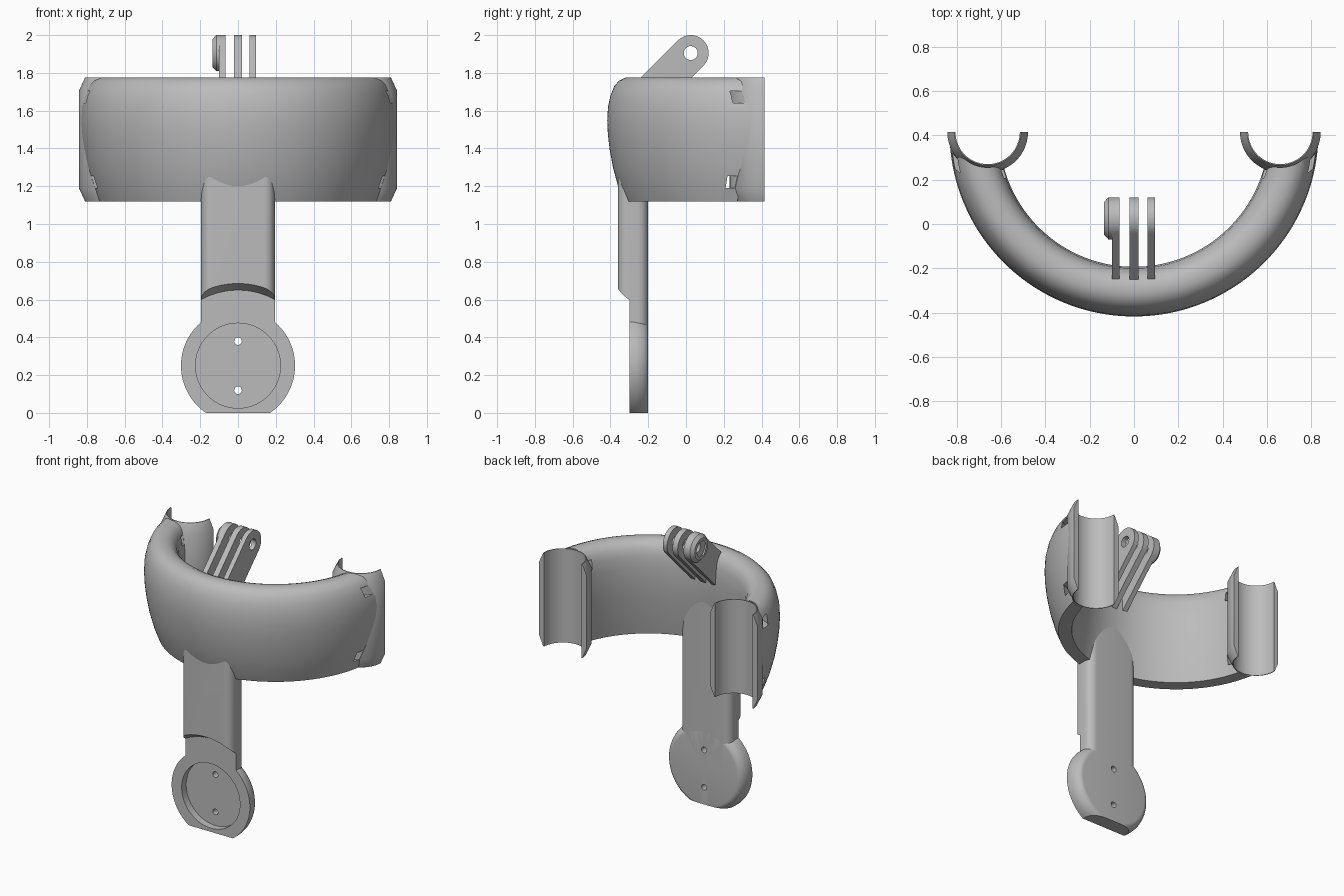
import bpy, bmesh
from math import sin, cos, pi, radians

if "Cube" in bpy.data.objects:
    bpy.data.objects.remove(bpy.data.objects["Cube"])

grey = bpy.data.materials.new("plain_grey")
grey.use_nodes = True
grey.diffuse_color = (0.5, 0.5, 0.5, 1)
grey.node_tree.nodes["Principled BSDF"].inputs["Base Color"].default_value = (0.5, 0.5, 0.5, 1)
parts = []


def finish(name, bm, part=True):
    bmesh.ops.remove_doubles(bm, verts=bm.verts, dist=1e-5)
    bmesh.ops.recalc_face_normals(bm, faces=bm.faces)
    mesh = bpy.data.meshes.new(name)
    bm.to_mesh(mesh)
    bm.free()
    obj = bpy.data.objects.new(name, mesh)
    bpy.context.collection.objects.link(obj)
    if part:
        parts.append(obj)
    else:
        obj.hide_render = True
    return obj


def lathe(name, profile, axis, centre, steps=64, start=0, sweep=360, part=True):
    """Revolve a closed (radius, height) profile about an axis through centre."""
    bm = bmesh.new()
    cx, cy, cz = centre
    rings = []
    for i in range(steps + 1):
        a = radians(start + sweep * i / steps)
        ring = []
        for r, h in profile:
            u, v = r * cos(a), r * sin(a)
            offset = {"x": (h, u, v), "y": (u, h, v), "z": (u, v, h)}[axis]
            ring.append(bm.verts.new((cx + offset[0], cy + offset[1], cz + offset[2])))
        rings.append(ring)
    n = len(profile)
    for a, b in zip(rings, rings[1:]):
        for j in range(n):
            k = (j + 1) % n
            if profile[j][0] or profile[k][0]:
                bm.faces.new((a[j], a[k], b[k], b[j]))
    if sweep < 360:
        bm.faces.new(rings[0])
        bm.faces.new(rings[-1])
    return finish(name, bm, part)


def rod(name, r, a, b, axis, centre, steps=32):
    return lathe(name, [(0, a), (r, a), (r, b), (0, b)], axis, centre, steps, part=False)


def extrude(name, points, direction):
    bm = bmesh.new()
    face = bm.faces.new([bm.verts.new(p) for p in points])
    out = bmesh.ops.extrude_face_region(bm, geom=[face])
    verts = [v for v in out["geom"] if isinstance(v, bmesh.types.BMVert)]
    bmesh.ops.translate(bm, verts=verts, vec=direction)
    return finish(name, bm)


def cut(obj, cutters):
    for c in cutters:
        mod = obj.modifiers.new("cut", "BOOLEAN")
        mod.operation = "DIFFERENCE"
        mod.solver = "EXACT"
        mod.object = c
    bpy.context.view_layer.update()
    dg = bpy.context.evaluated_depsgraph_get()
    mesh = bpy.data.meshes.new_from_object(obj.evaluated_get(dg))
    obj.modifiers.clear()
    obj.data = mesh


def discard(cutters):
    for c in cutters:
        bpy.data.objects.remove(c)


# Curved band: teardrop section swept through half a circle
section = [(0.745, 1.12), (0.775, 1.2), (0.802, 1.3), (0.82, 1.4), (0.829, 1.48), (0.832, 1.55),
           (0.828, 1.62), (0.815, 1.68), (0.795, 1.73), (0.768, 1.76), (0.735, 1.775),
           (0.69, 1.775), (0.655, 1.76), (0.63, 1.73), (0.615, 1.68), (0.608, 1.6),
           (0.608, 1.5), (0.616, 1.4), (0.632, 1.28), (0.645, 1.2), (0.66, 1.12)]
band = lathe("curved_band", section, "z", (0, 0.415, 0), 96, 180, 180)

# Half-tube clips on both ends, with tie slots behind them
cutters = []
clip_section = [(0.145, 1.12), (0.15, 1.12), (0.182, 1.19), (0.182, 1.705), (0.15, 1.775), (0.145, 1.775)]
for side, label in ((1, "left"), (-1, "right")):
    centre = (side * 0.66, 0.415, 0)
    lathe(label + "_clip", clip_section, "z", centre, 40, 180, 180)
    cutters.append(rod("clip_bore", 0.16, 1, 1.9, "z", centre, 48))
    for z in (1.19, 1.64):
        slot = [(0.184, z), (0.222, z), (0.222, z + 0.065), (0.184, z + 0.065)]
        cutters.append(lathe("tie_slot", slot, "z", centre, 48, part=False))
cut(band, cutters)
discard(cutters)

# Stem with rounded corners
quarter = [i * pi / 16 for i in range(9)]
half = [(0.14 + 0.055 * cos(t), -0.255 + 0.055 * sin(t)) for t in quarter]
half = [(0.14 + 0.055 * sin(t), -0.305 - 0.055 * cos(t)) for t in quarter] + half
outline = half + [(-x, y) for x, y in reversed(half)]
stem = extrude("stem", [(x, y, 0.3) for x, y in outline], (0, 0, 1.15))

# Round end plate with a soft back edge
plate_section = [(0, -0.3), (0.302, -0.3), (0.302, -0.28)]
plate_section += [(0.252 + 0.05 * cos(t), -0.28 + 0.08 * sin(t)) for t in quarter[1:]] + [(0, -0.2)]
hub = (0, 0, 0.25)
plate = lathe("round_plate", plate_section, "y", hub, 96)

# Recess, pin holes, sloped shoulder and flat foot
shoulder = lathe("shoulder", [(0, -0.42), (0.47, -0.42), (0.4, -0.3), (0, -0.3)], "y", hub, 96, part=False)
recess = rod("recess", 0.225, -0.4, -0.25, "y", hub, 64)
pins = [rod("pin_hole", 0.02, -0.5, 0, "y", (0, 0, z), 20) for z in (0.12, 0.38)]
foot = rod("foot_cut", 1, -1, 0, "z", (0, 0, 0), 8)
cut(stem, [shoulder, recess] + pins)
cut(plate, [recess, foot] + pins)
discard([shoulder, recess, foot] + pins)

# Three slanted mounting fins with a shared bolt hole
eye = (0, 0.025, 1.905)
radius, length = 0.095, 0.43
fin_outline = []
for i in range(25):
    a = radians(-45 + 180 * i / 24)
    fin_outline.append((eye[1] + radius * cos(a), eye[2] + radius * sin(a)))
slide = length * cos(pi / 4)
first, last = fin_outline[0], fin_outline[-1]
fin_outline += [(last[0] - slide, last[1] - slide), (first[0] - slide, first[1] - slide)]
bolt = rod("bolt_hole", 0.037, -0.3, 0.3, "x", eye)
for label, x, width in (("right", -0.1, 0.035), ("middle", -0.02, 0.04), ("left", 0.062, 0.033)):
    fin = extrude(label + "_fin", [(x, y, z) for y, z in fin_outline], (width, 0, 0))
    cut(fin, [bolt])

# Tapered nut boss with a hexagonal pocket
boss = lathe("nut_boss", [(0, -0.09), (0.095, -0.09), (0.095, -0.115), (0.073, -0.136), (0, -0.136)],
             "x", eye, 48)
pocket = rod("nut_pocket", 0.056, -0.2, -0.102, "x", eye, 6)
cut(boss, [bolt, pocket])
discard([bolt, pocket])

# Shared colour and smooth shading with crisp edges
bpy.ops.object.select_all(action="DESELECT")
for obj in parts:
    obj.data.materials.clear()
    obj.data.materials.append(grey)
    obj.select_set(True)
bpy.context.view_layer.objects.active = band
bpy.ops.object.shade_smooth_by_angle(angle=radians(30))
